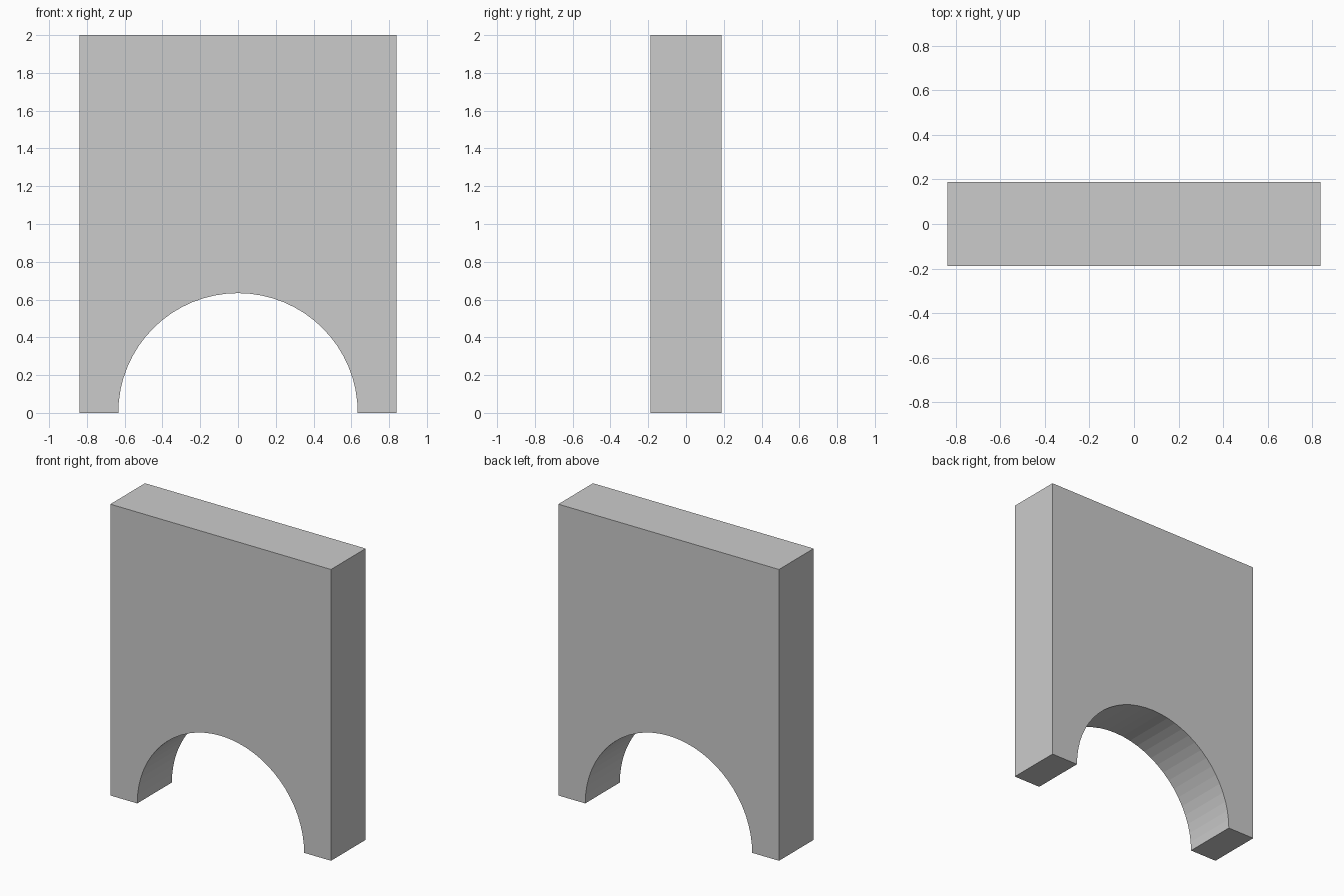
import bpy, bmesh
from math import cos, sin, pi

if "Cube" in bpy.data.objects:
    bpy.data.objects.remove(bpy.data.objects["Cube"])

HALF_W, HALF_D, HEIGHT = 0.838, 0.188, 2.0
RADIUS, SEGMENTS = 0.634, 32

# Front outline: semicircular opening from right to left, then the outer rectangle
arch = [(RADIUS * cos(pi * i / SEGMENTS), RADIUS * sin(pi * i / SEGMENTS))
        for i in range(SEGMENTS + 1)]
outline = arch + [(-HALF_W, 0), (-HALF_W, HEIGHT), (HALF_W, HEIGHT), (HALF_W, 0)]

# Extrude the outline through the wall's thickness
bm = bmesh.new()
front = bm.faces.new([bm.verts.new((x, -HALF_D, z)) for x, z in outline])
result = bmesh.ops.extrude_face_region(bm, geom=[front], use_keep_orig=True)
back_verts = [g for g in result["geom"] if isinstance(g, bmesh.types.BMVert)]
bmesh.ops.translate(bm, verts=back_verts, vec=(0, 2 * HALF_D, 0))
bmesh.ops.recalc_face_normals(bm, faces=bm.faces)

mesh = bpy.data.meshes.new("arched_wall")
bm.to_mesh(mesh)
bm.free()
wall = bpy.data.objects.new("arched_wall", mesh)
bpy.context.collection.objects.link(wall)
